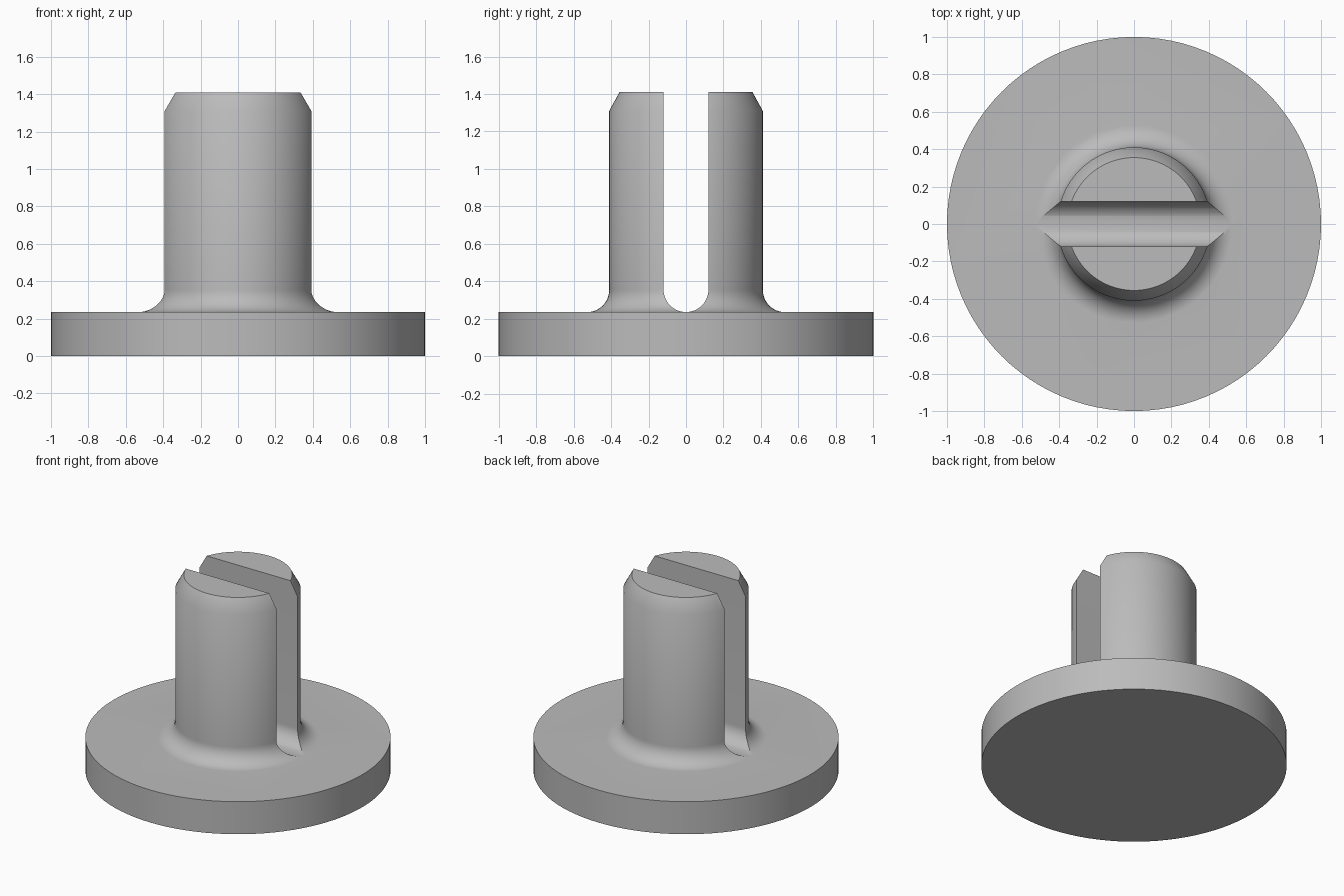
import bpy, bmesh, math

cube = bpy.data.objects.get("Cube")
if cube:
    bpy.data.objects.remove(cube, do_unlink=True)

SEGMENTS = 96
PLATE_R, PLATE_TOP = 1.0, 0.235
POST_R, POST_TOP = 0.41, 1.41
FILLET = 0.12
SLOT = 0.12  # half width of the slot and radius of its floor


def make_object(name, bm):
    bmesh.ops.recalc_face_normals(bm, faces=bm.faces)
    mesh = bpy.data.meshes.new(name)
    bm.to_mesh(mesh)
    bm.free()
    obj = bpy.data.objects.new(name, mesh)
    bpy.context.collection.objects.link(obj)
    return obj


def arc(cx, cz, r, start, end, steps):
    angles = [math.radians(start + (end - start) * i / steps) for i in range(steps + 1)]
    return [(cx + r * math.cos(a), cz + r * math.sin(a)) for a in angles]


# Plate and post turned from one profile, with a fillet and a chamfered tip
profile = [(0, 0), (PLATE_R, 0), (PLATE_R, PLATE_TOP)]
profile += arc(POST_R + FILLET, PLATE_TOP + FILLET, FILLET, 270, 180, 12)
profile += [(POST_R, 1.31), (0.355, POST_TOP), (0, POST_TOP)]
bm = bmesh.new()
verts = [bm.verts.new((r, 0, z)) for r, z in profile]
edges = [bm.edges.new(pair) for pair in zip(verts, verts[1:])]
bmesh.ops.spin(bm, geom=verts + edges, cent=(0, 0, 0), axis=(0, 0, 1),
               angle=math.tau, steps=SEGMENTS)
bmesh.ops.remove_doubles(bm, verts=bm.verts, dist=0.0005)
bmesh.ops.dissolve_limit(bm, angle_limit=0.01, verts=bm.verts, edges=bm.edges)
body = make_object("slotted_post_on_plate", bm)

# Slot cutter: round-bottomed prism running along x
outline = arc(0, PLATE_TOP + SLOT + 0.001, SLOT, 180, 360, 24)
outline += [(SLOT, POST_TOP + 0.2), (-SLOT, POST_TOP + 0.2)]
bm = bmesh.new()
face = bm.faces.new([bm.verts.new((-0.7, y, z)) for y, z in outline])
extruded = bmesh.ops.extrude_face_region(bm, geom=[face])["geom"]
bmesh.ops.translate(bm, vec=(1.4, 0, 0),
                    verts=[v for v in extruded if isinstance(v, bmesh.types.BMVert)])
cutter = make_object("slot_cutter", bm)
cutter.hide_render = True

# Cut the slot through the post
cut = body.modifiers.new("slot", "BOOLEAN")
cut.operation = "DIFFERENCE"
cut.solver = "EXACT"
cut.object = cutter
bpy.ops.object.select_all(action="DESELECT")
body.select_set(True)
bpy.context.view_layer.objects.active = body
bpy.ops.object.modifier_apply(modifier=cut.name)
bpy.data.objects.remove(cutter, do_unlink=True)

# Plain grey material
grey = bpy.data.materials.new("plain_grey")
grey.use_nodes = True
colour = (0.5, 0.5, 0.5, 1)
grey.diffuse_color = colour
grey.node_tree.nodes["Principled BSDF"].inputs["Base Color"].default_value = colour
body.data.materials.clear()
body.data.materials.append(grey)

bpy.ops.object.shade_smooth_by_angle(angle=math.radians(30))
